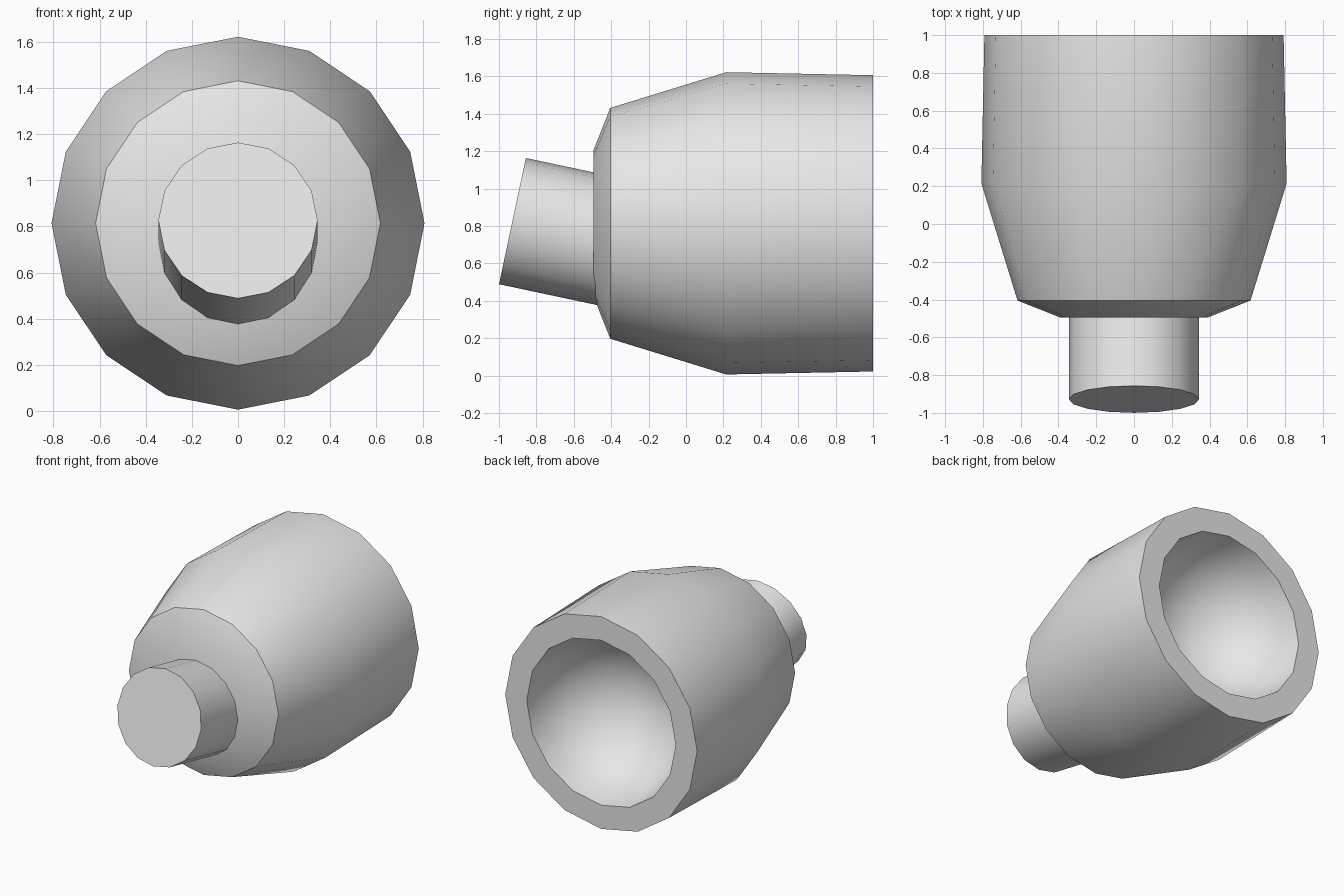
import bpy, bmesh, math
from mathutils import Matrix, Vector

cube = bpy.data.objects.get("Cube")
if cube:
    bpy.data.objects.remove(cube, do_unlink=True)

SIDES = 16
AXIS_Z = 0.814

grey = bpy.data.materials.new("plain_grey")
grey.use_nodes = True
grey.diffuse_color = (0.8, 0.8, 0.8, 1)
grey.node_tree.nodes["Principled BSDF"].inputs["Base Color"].default_value = (0.8, 0.8, 0.8, 1)


def revolve(name, profile, matrix):
    """Turn (radius, y) points around the y axis; the ends close at the axis."""
    bm = bmesh.new()
    rings = []
    for r, y in profile:
        if r == 0:
            rings.append([bm.verts.new((0, y, 0))] * SIDES)
            continue
        angles = [math.tau * i / SIDES for i in range(SIDES)]
        rings.append([bm.verts.new((r * math.sin(a), y, r * math.cos(a))) for a in angles])
    for a, b in zip(rings, rings[1:]):
        for i in range(SIDES):
            j = (i + 1) % SIDES
            corners = list(dict.fromkeys((a[i], a[j], b[j], b[i])))
            bm.faces.new(corners)
    bmesh.ops.recalc_face_normals(bm, faces=bm.faces[:])
    mesh = bpy.data.meshes.new(name)
    bm.to_mesh(mesh)
    bm.free()
    mesh.materials.append(grey)
    obj = bpy.data.objects.new(name, mesh)
    bpy.context.collection.objects.link(obj)
    obj.matrix_world = matrix
    bpy.ops.object.select_all(action="DESELECT")
    obj.select_set(True)
    bpy.context.view_layer.objects.active = obj
    bpy.ops.object.shade_smooth_by_angle(angle=math.radians(30))
    return obj


# Housing: shallow front cone, tapered shoulder, barrel, thick rim and round bowl
BOWL = 0.615
STEPS = 6
bowl = [(BOWL * math.cos(t), 1 - BOWL * math.sin(t))
        for t in (math.pi / 2 * i / STEPS for i in range(STEPS))]
shell = [(0, -0.495), (0.39, -0.495), (0.617, -0.405), (0.808, 0.215), (0.792, 1)]
revolve("housing", shell + bowl + [(0, 1 - BOWL)], Matrix.Translation((0, 0, AXIS_Z)))

# Neck: solid round stub tilted upward at the front
tilt = Matrix.Translation(Vector((0, -0.928, 0.826))) @ Matrix.Rotation(math.radians(-12), 4, "X")
revolve("neck", [(0, 0), (0.345, 0), (0.345, 0.58), (0, 0.58)], tilt)
